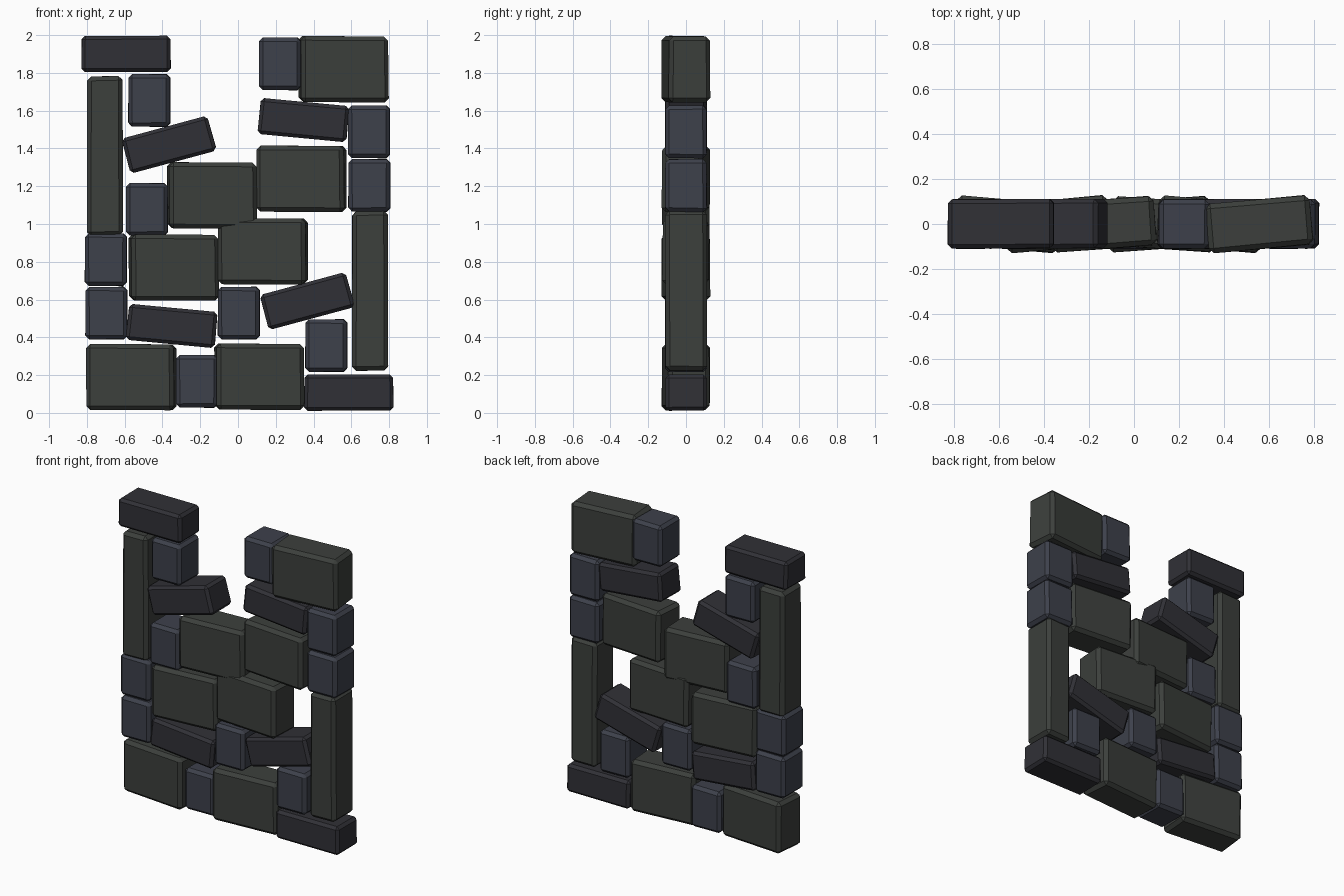
import bpy, bmesh, random
from math import radians
from mathutils import Vector, Matrix

if "Cube" in bpy.data.objects:
    bpy.data.objects.remove(bpy.data.objects["Cube"])

random.seed(4)


def material(name, rgb):
    m = bpy.data.materials.new(name)
    m.diffuse_color = (*rgb, 1)
    m.use_nodes = True
    m.node_tree.nodes["Principled BSDF"].inputs["Base Color"].default_value = m.diffuse_color
    return m


def stone_mesh(name, size, bevel, mat, jitter=0.006):
    """Rough-cut stone: slightly uneven box with chamfered edges."""
    bm = bmesh.new()
    bmesh.ops.create_cube(bm, size=1)
    for v in bm.verts:
        off = Vector([random.uniform(0, jitter) for _ in range(3)])
        v.co = Vector([c * s - (o if c > 0 else -o)
                       for c, s, o in zip(v.co, size, off)])
    bmesh.ops.bevel(bm, geom=bm.edges[:], offset=bevel, segments=1,
                    affect='EDGES', profile=0.5)
    me = bpy.data.meshes.new(name)
    bm.to_mesh(me)
    bm.free()
    me.materials.append(mat)
    return me


green = material("green_grey_stone", (0.045, 0.050, 0.045))
blue = material("blue_grey_stone", (0.047, 0.052, 0.070))
dark = material("dark_stone", (0.030, 0.030, 0.037))

meshes = {
    "block": stone_mesh("block", (0.47, 0.225, 0.355), 0.022, green),
    "cube": stone_mesh("cube", (0.23, 0.225, 0.283), 0.02, blue),
    "slab": stone_mesh("slab", (0.475, 0.225, 0.195), 0.018, dark),
    "pillar": stone_mesh("pillar", (0.196, 0.225, 0.85), 0.022, green),
}

# kind: (x, z, tilt in the wall plane, twist about vertical)
stones = {
    "block": [
        (-0.563, 0.19, 0, -5), (0.113, 0.192, 0, 4),
        (-0.34, 0.77, 0, 5), (0.133, 0.856, 0, -4),
        (-0.137, 1.152, 0, 4), (0.338, 1.24, 0, -5),
        (0.558, 1.82, 0, 5),
    ],
    "cube": [
        (-0.218, 0.166, 0, 0), (0.467, 0.355, 0, 0), (0.004, 0.527, 0, 0),
        (-0.697, 0.527, 0, 0), (-0.7, 0.81, 0, 0), (-0.482, 1.076, 0, 0),
        (-0.47, 1.653, 0, 0), (0.695, 1.203, 0, 0), (0.693, 1.487, 0, 0),
        (0.222, 1.847, 0, 0),
    ],
    "slab": [
        (0.587, 0.107, 0, 0), (-0.35, 0.46, -5.5, 0), (0.367, 0.592, 15, 0),
        (-0.365, 1.42, 15, 0), (0.347, 1.55, -5.5, 0), (-0.592, 1.9, 0, 0),
    ],
    "pillar": [(0.7, 0.647, 0, 0), (-0.704, 1.36, 0, 0)],
}

# lay the stones
for kind, places in stones.items():
    for i, (x, z, tilt, twist) in enumerate(places, 1):
        ob = bpy.data.objects.new(f"{kind}_stone_{i}", meshes[kind])
        bpy.context.collection.objects.link(ob)
        ob.matrix_world = (Matrix.Translation((x, 0, z))
                           @ Matrix.Rotation(radians(twist), 4, 'Z')
                           @ Matrix.Rotation(radians(-tilt), 4, 'Y'))
